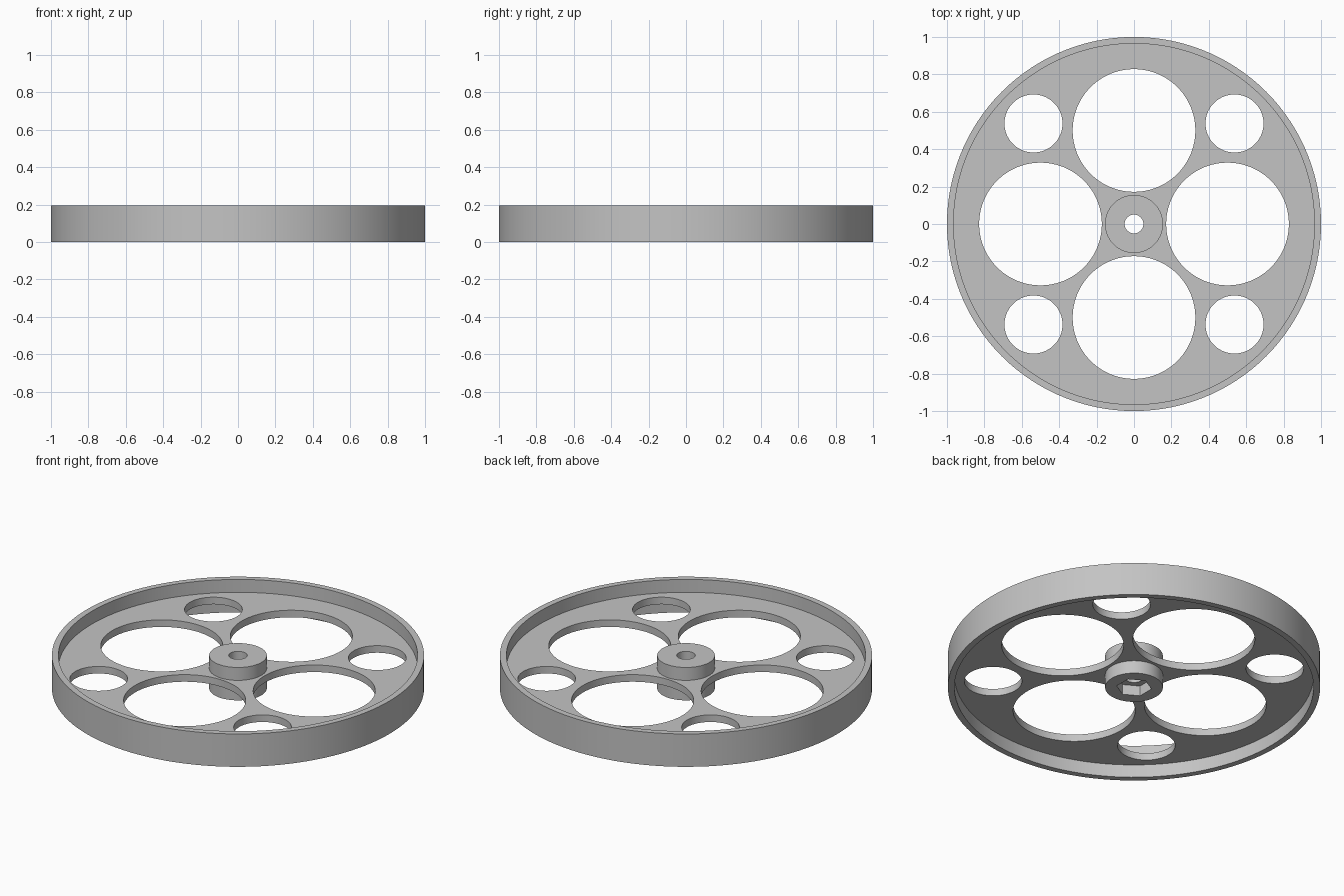
import bpy
import math

if "Cube" in bpy.data.objects:
    bpy.data.objects.remove(bpy.data.objects["Cube"], do_unlink=True)

HEIGHT = 0.195
MID = HEIGHT / 2
WEB_THICKNESS = 0.042

grey = bpy.data.materials.new("plain grey")
grey.use_nodes = True
grey.diffuse_color = (0.55, 0.55, 0.55, 1)
grey.node_tree.nodes["Principled BSDF"].inputs["Base Color"].default_value = grey.diffuse_color


def cylinder(name, radius, bottom, top, x=0, y=0, sides=96, turn=0):
    bpy.ops.mesh.primitive_cylinder_add(
        vertices=sides, radius=radius, depth=top - bottom,
        location=(x, y, (bottom + top) / 2), rotation=(0, 0, turn))
    obj = bpy.context.object
    obj.name = name
    return obj


def cut(body, cutters):
    """Subtract each cutter, then discard it and finish the part."""
    for cutter in cutters:
        bpy.context.view_layer.objects.active = body
        mod = body.modifiers.new("cut", 'BOOLEAN')
        mod.operation = 'DIFFERENCE'
        mod.solver = 'EXACT'
        mod.object = cutter
        bpy.ops.object.modifier_apply(modifier=mod.name)
        bpy.data.objects.remove(cutter, do_unlink=True)
    body.data.materials.clear()
    body.data.materials.append(grey)
    bpy.ops.object.select_all(action='DESELECT')
    body.select_set(True)
    bpy.context.view_layer.objects.active = body
    bpy.ops.object.shade_smooth_by_angle(angle=math.radians(30))


# Thin outer rim
rim = cylinder("rim", 1, 0, HEIGHT, sides=120)
cut(rim, [cylinder("rim_cutter", 0.965, -0.1, HEIGHT + 0.1, sides=120)])

# Flat web with four large and four small lightening holes
web = cylinder("web", 0.975, MID - WEB_THICKNESS / 2, MID + WEB_THICKNESS / 2, sides=120)
holes = [cylinder("centre_cutter", 0.12, -0.1, 0.3)]
for i in range(4):
    a = i * math.pi / 2
    for name, radius, reach, angle in (("large_cutter", 0.328, 0.5, a),
                                       ("small_cutter", 0.155, 0.76, a + math.pi / 4)):
        holes.append(cylinder(name, radius, -0.1, 0.3,
                              reach * math.cos(angle), reach * math.sin(angle)))
cut(web, holes)

# Hub with a round bore and a six-sided nut pocket underneath
hub = cylinder("hub", 0.155, 0, HEIGHT)
cut(hub, [cylinder("bore_cutter", 0.05, -0.1, 0.3, sides=48),
          cylinder("nut_cutter", 0.095, -0.1, 0.06, sides=6)])
